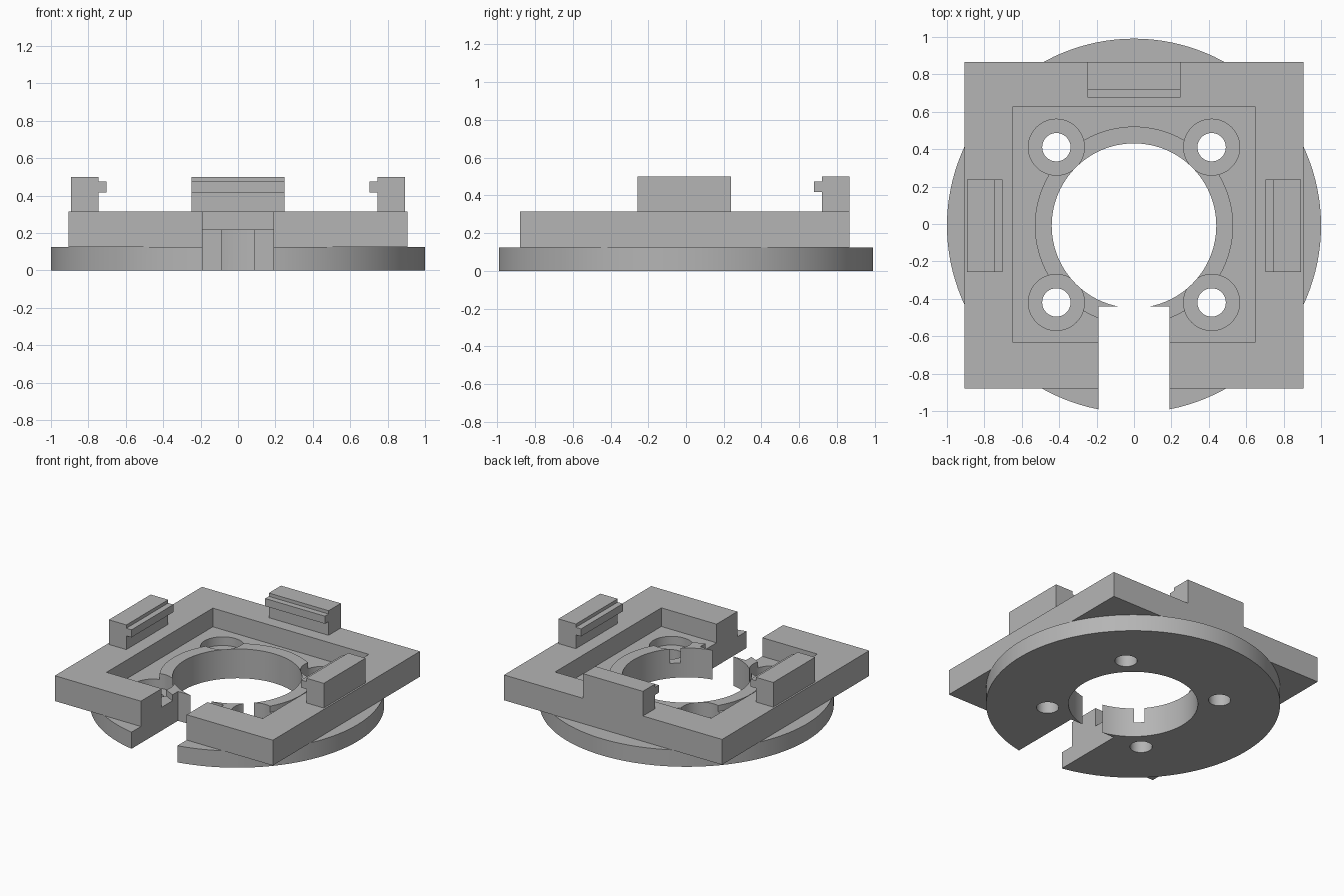
import bpy
import bmesh
import math
from mathutils import Matrix

if "Cube" in bpy.data.objects:
    bpy.data.objects.remove(bpy.data.objects["Cube"], do_unlink=True)

CY = -0.009          # centre of the disc in y
PLATE_TOP = 0.315
DISC_TOP = 0.125
FLOOR = 0.175        # pocket floor

grey = bpy.data.materials.new("plain grey")
grey.use_nodes = True
colour = (0.46, 0.46, 0.46, 1)
grey.diffuse_color = colour
grey.node_tree.nodes["Principled BSDF"].inputs["Base Color"].default_value = colour


def make_object(name, bm):
    bmesh.ops.recalc_face_normals(bm, faces=bm.faces)
    mesh = bpy.data.meshes.new(name)
    bm.to_mesh(mesh)
    bm.free()
    mesh.materials.append(grey)
    obj = bpy.data.objects.new(name, mesh)
    bpy.context.collection.objects.link(obj)
    return obj


def box(name, x0, x1, y0, y1, z0, z1):
    bm = bmesh.new()
    place = Matrix.Translation(((x0 + x1) / 2, (y0 + y1) / 2, (z0 + z1) / 2))
    size = Matrix.Diagonal((x1 - x0, y1 - y0, z1 - z0, 1))
    bmesh.ops.create_cube(bm, size=1, matrix=place @ size)
    return make_object(name, bm)


def cylinder(name, radius, z0, z1, x=0, y=CY, sides=64):
    bm = bmesh.new()
    bmesh.ops.create_cone(bm, cap_ends=True, segments=sides, radius1=radius, radius2=radius,
                          depth=z1 - z0, matrix=Matrix.Translation((x, y, (z0 + z1) / 2)))
    return make_object(name, bm)


def combine(target, tool, operation):
    """Apply a boolean and remove the tool."""
    tool.hide_render = True
    mod = target.modifiers.new(operation.lower(), 'BOOLEAN')
    mod.operation = operation
    mod.solver = 'EXACT'
    mod.object = tool
    bpy.context.view_layer.objects.active = target
    bpy.ops.object.modifier_apply(modifier=mod.name)
    bpy.data.objects.remove(tool, do_unlink=True)


# Round base with square plate on top
body = cylinder("mount_body", 1, 0, DISC_TOP, sides=128)
combine(body, box("plate", -0.905, 0.905, -0.88, 0.865, DISC_TOP, PLATE_TOP), 'UNION')

# Square pocket with a raised ring around the bore
combine(body, box("pocket", -0.648, 0.648, -0.633, 0.627, FLOOR, 0.6), 'DIFFERENCE')
combine(body, cylinder("ring", 0.53, 0.15, 0.22, sides=96), 'UNION')

# Counterbored bolt holes
for sx in (-1, 1):
    for sy in (-1, 1):
        x, y = sx * 0.415, CY / 2 + sy * 0.415
        combine(body, cylinder("counterbore", 0.15, 0.11, 0.6, x, y, 48), 'DIFFERENCE')
        combine(body, cylinder("bolt_hole", 0.076, -0.1, 0.6, x, y, 32), 'DIFFERENCE')

# Central bore and front slot
combine(body, cylinder("bore", 0.44, -0.1, 0.6, sides=96), 'DIFFERENCE')
combine(body, box("slot", -0.19, 0.19, -1.2, -0.44, -0.1, 0.6), 'DIFFERENCE')


# Clips: a stepped profile extruded along the plate edge, lip pointing inward
def clip(name, turn, outer):
    profile = [(outer, PLATE_TOP), (outer, 0.5), (outer - 0.145, 0.5), (outer - 0.145, 0.475),
               (outer - 0.188, 0.475), (outer - 0.188, 0.418), (outer - 0.145, 0.418),
               (outer - 0.145, PLATE_TOP)]
    bm = bmesh.new()
    face = bm.faces.new([bm.verts.new((r, -0.248, z)) for r, z in profile])
    side = bmesh.ops.extrude_face_region(bm, geom=[face])["geom"]
    moved = [v for v in side if isinstance(v, bmesh.types.BMVert)]
    bmesh.ops.translate(bm, verts=moved, vec=(0, 0.496, 0))
    bmesh.ops.rotate(bm, verts=bm.verts, matrix=Matrix.Rotation(turn, 3, 'Z'))
    bmesh.ops.translate(bm, verts=bm.verts, vec=(0, CY * abs(math.cos(turn)), 0))
    return make_object(name, bm)


clip("left_clip", 0, 0.892)
clip("right_clip", math.pi, 0.892)
clip("back_clip", math.pi / 2, 0.865)

# Smooth round walls, keep edges sharp
bpy.ops.object.select_all(action='DESELECT')
body.select_set(True)
bpy.context.view_layer.objects.active = body
bpy.ops.object.shade_smooth_by_angle(angle=math.radians(30))
